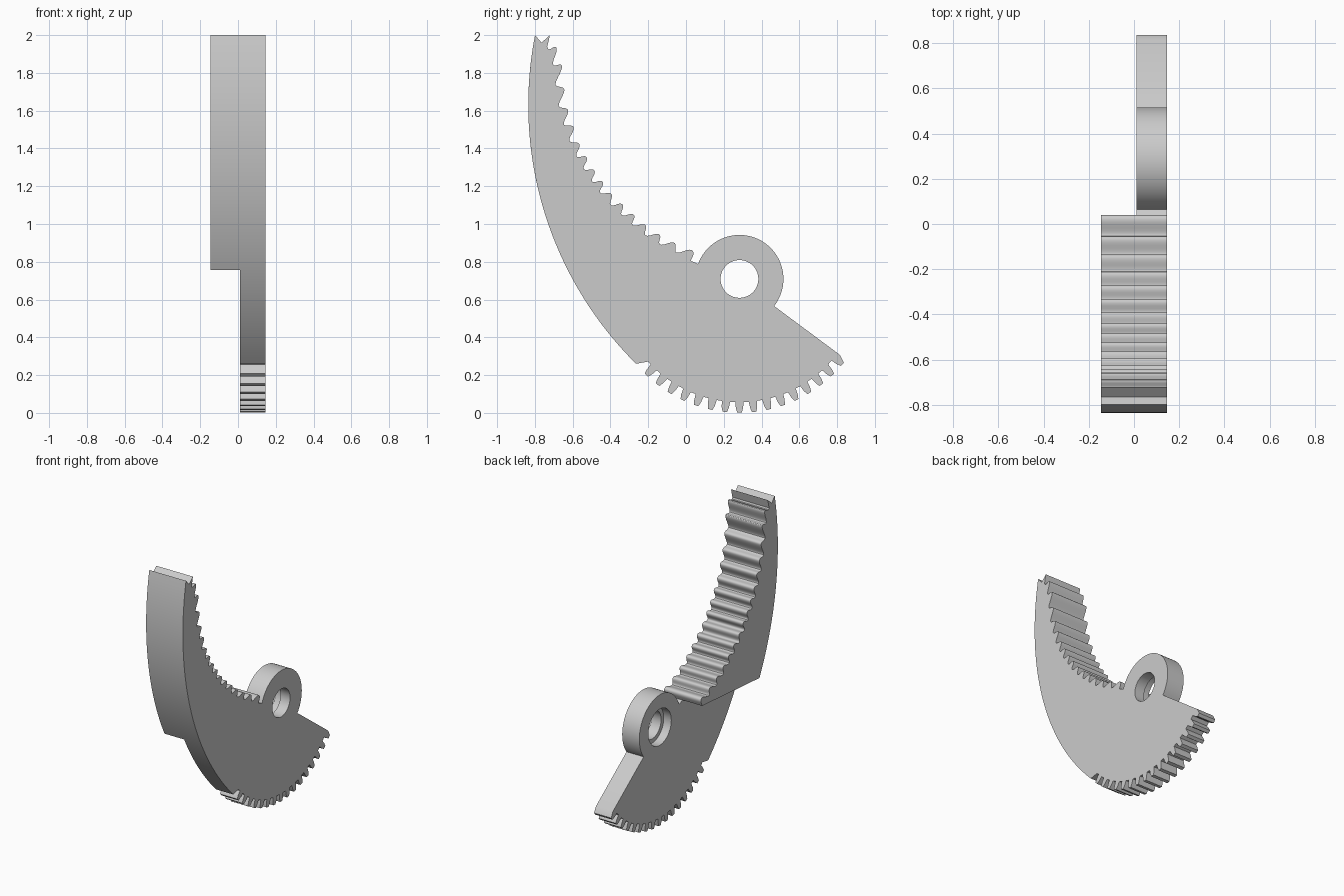
import bpy, bmesh, math
from mathutils import Vector

cube = bpy.data.objects.get("Cube")
if cube:
    bpy.data.objects.remove(cube, do_unlink=True)

grey = bpy.data.materials.new("plain_grey")
grey.use_nodes = True
colour = (0.6, 0.6, 0.6, 1)
grey.diffuse_color = colour
grey.node_tree.nodes["Principled BSDF"].inputs["Base Color"].default_value = colour

HUB = Vector((0.283, 0.709))
BACK, STEP, FACE = -0.146, 0.01, 0.146


def polar(centre, radius, degrees):
    a = math.radians(degrees)
    return centre + radius * Vector((math.cos(a), math.sin(a)))


def arc(centre, radius, start, end, count):
    return [polar(centre, radius, start + (end - start) * i / count) for i in range(count + 1)]


def round_off(points):
    """Cut every corner of an open path once."""
    out = [points[0]]
    for a, b in zip(points, points[1:]):
        out += [a.lerp(b, 0.25), a.lerp(b, 0.75)]
    return out + [points[-1]]


def extrude(name, profile, x0, x1):
    """Solid with a y-z profile between two x positions."""
    bm = bmesh.new()
    face = bm.faces.new([bm.verts.new((x0, p.x, p.y)) for p in profile])
    moved = bmesh.ops.extrude_face_region(bm, geom=[face])["geom"]
    bmesh.ops.translate(bm, vec=(x1 - x0, 0, 0),
                        verts=[v for v in moved if isinstance(v, bmesh.types.BMVert)])
    bmesh.ops.recalc_face_normals(bm, faces=bm.faces)
    mesh = bpy.data.meshes.new(name)
    bm.to_mesh(mesh)
    bm.free()
    obj = bpy.data.objects.new(name, mesh)
    bpy.context.collection.objects.link(obj)
    mesh.materials.append(grey)
    return obj


def activate(obj):
    bpy.ops.object.select_all(action="DESELECT")
    obj.select_set(True)
    bpy.context.view_layer.objects.active = obj


# Outer back edge: one large arc, from the top tip downwards
OUTER, OUTER_R = Vector((1.095, 1.63)), 1.93


def outer_edge(bottom_z):
    end = 180 + math.degrees(math.asin((OUTER.y - bottom_z) / OUTER_R))
    return arc(OUTER, OUTER_R, 168.95, end, 40)


# Lower gear sector: evenly pitched teeth about the hub
PITCH, TIP_R, ROOT_R = 6.3, 0.708, 0.652
gear = [polar(HUB, ROOT_R, 270 - 7.6 * PITCH)]
for k in range(-7, 9):
    for offset, radius in ((-0.31, ROOT_R), (-0.25, 0.685), (-0.15, TIP_R),
                           (0.15, TIP_R), (0.25, 0.685), (0.31, ROOT_R)):
        if k < 8 or offset < 0.2:
            gear.append(polar(HUB, radius, 270 + (k + offset) * PITCH))
gear.append(Vector((0.815, 0.307)))

# Inner rack: rounded ratchet teeth with growing pitch
tips = [Vector(p) for p in (
    (0.03, 0.86), (-0.065, 0.895), (-0.145, 0.94), (-0.22, 0.99), (-0.28, 1.045),
    (-0.34, 1.1), (-0.4, 1.155), (-0.445, 1.22), (-0.49, 1.28), (-0.53, 1.35),
    (-0.57, 1.42), (-0.6, 1.51), (-0.63, 1.6), (-0.65, 1.71), (-0.66, 1.835),
    (-0.69, 1.93), (-0.72, 2.0))]
rack = [Vector((0.025, 0.805)), Vector((0.045, 0.85))]
for i, (low, high) in enumerate(zip(tips, tips[1:])):
    along = (high - low).normalized()
    inward = Vector((-along.y, along.x))
    valley = high.lerp(low, 0.3 + 0.5 * i / (len(tips) - 2)) + inward * 0.038
    rack += [low - inward * 0.005 + along * 0.012,
             valley - along * 0.01, valley + along * 0.01]
    if i < len(tips) - 2:
        rack.append(high - inward * 0.005 - along * 0.012)
rack = round_off(round_off(rack))
rack += [tips[-1], Vector((-0.765, 1.96))]

# Plate carrying the gear sector, hub and rack edge
hub_edge = arc(HUB, 0.233, -38, 160, 48)
plate = extrude("sector_plate", outer_edge(0.26) + gear + hub_edge + rack, STEP, FACE)

# Hub bore, wider on the recessed side
for radius, x0, x1 in ((0.1, -0.1, 0.3), (0.13, -0.1, 0.07)):
    cutter = extrude("bore_cutter", arc(HUB, radius, 0, 352.5, 47), x0, x1)
    cutter.hide_render = True
    activate(plate)
    cut = plate.modifiers.new("bore", "BOOLEAN")
    cut.operation, cut.solver, cut.object = "DIFFERENCE", "EXACT", cutter
    bpy.ops.object.modifier_apply(modifier=cut.name)
    bpy.data.objects.remove(cutter, do_unlink=True)

# Extra width behind the rack
block = extrude("rack_block", outer_edge(0.757) + rack, BACK, STEP)

for obj in (plate, block):
    activate(obj)
    bpy.ops.object.shade_smooth_by_angle(angle=math.radians(30))
